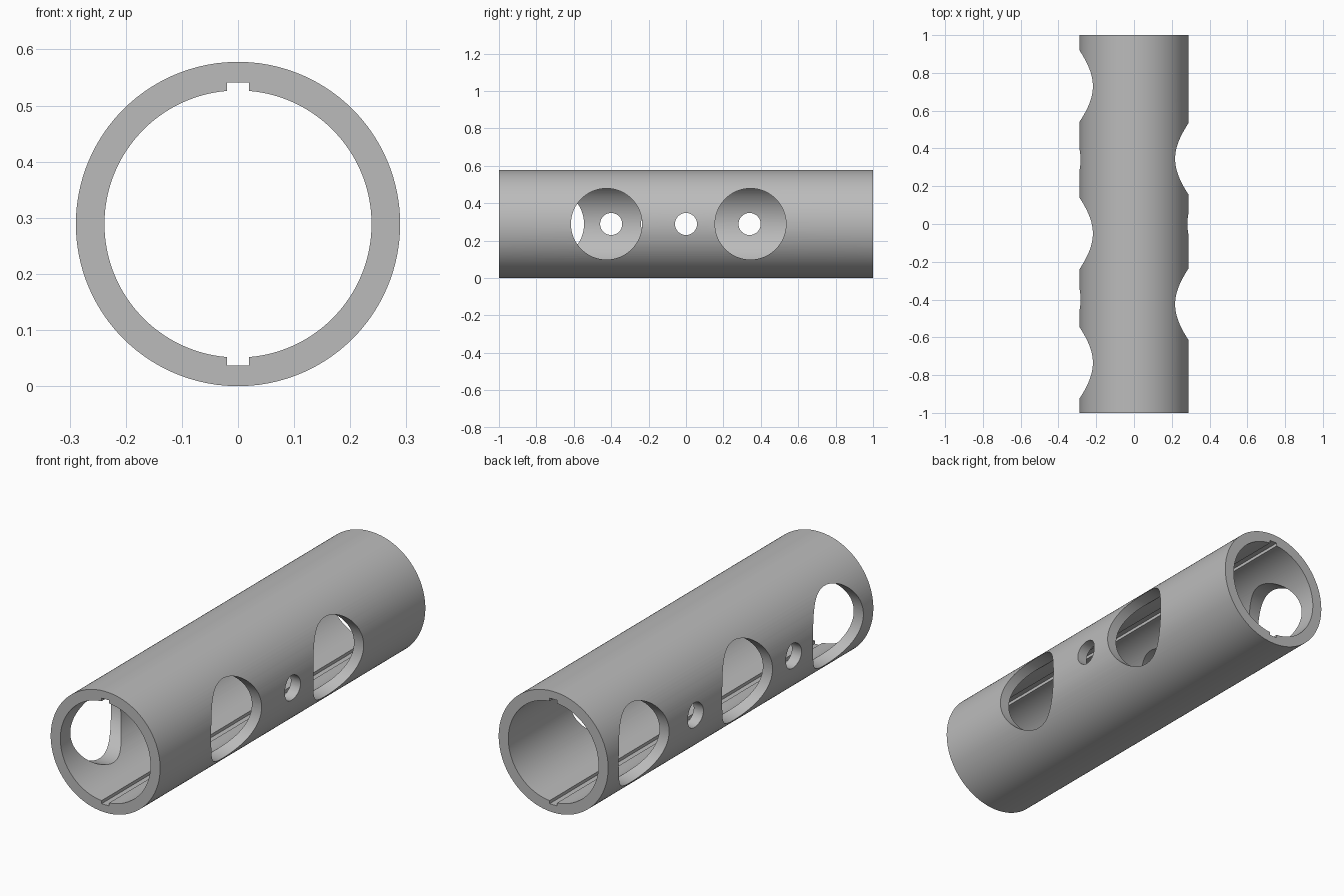
import bpy
import bmesh
from math import sin, cos, pi, asin, hypot
from mathutils import Matrix, Vector

OUTER, INNER, LENGTH = 0.289, 0.238, 2.0
KEY_HALF, KEY_TOP = 0.02, 0.252
BIG, SMALL = 0.19, 0.059
ARC_STEPS = 60

cube = bpy.data.objects.get("Cube")
if cube:
    bpy.data.objects.remove(cube, do_unlink=True)

grey = bpy.data.materials.new("grey_metal")
grey.use_nodes = True
colour = (0.5, 0.5, 0.5, 1)
grey.diffuse_color = colour
grey.node_tree.nodes["Principled BSDF"].inputs["Base Color"].default_value = colour


def make_object(name, bm):
    bmesh.ops.recalc_face_normals(bm, faces=bm.faces)
    mesh = bpy.data.meshes.new(name)
    bm.to_mesh(mesh)
    bm.free()
    mesh.materials.append(grey)
    obj = bpy.data.objects.new(name, mesh)
    bpy.context.collection.objects.link(obj)
    return obj


# Bore outline: a keyway slot and an arc, then the same turned half round
start = asin(KEY_HALF / INNER)
half = [(-KEY_HALF, KEY_TOP), (0, KEY_TOP), (KEY_HALF, KEY_TOP)]
for i in range(ARC_STEPS + 1):
    a = start + (pi - 2 * start) * i / ARC_STEPS
    half.append((INNER * sin(a), INNER * cos(a)))
bore = half + [(-x, -z) for x, z in half]
rim = [(x * OUTER / hypot(x, z), z * OUTER / hypot(x, z)) for x, z in bore]

# Tube wall with keyways along its whole length
bm = bmesh.new()
loops = [[bm.verts.new((x, y, z + OUTER)) for x, z in outline]
         for outline, y in ((bore, -LENGTH / 2), (rim, -LENGTH / 2),
                            (rim, LENGTH / 2), (bore, LENGTH / 2))]
count = len(bore)
for k in range(4):
    a, b = loops[k], loops[(k + 1) % 4]
    for i in range(count):
        j = (i + 1) % count
        bm.faces.new((a[i], a[j], b[j], b[i]))
tube = make_object("slotted_tube", bm)

# Cross holes, each through one side wall only: side, y, radius
holes = [(1, -0.425, BIG), (1, 0, SMALL), (1, 0.345, BIG),
         (-1, -0.735, BIG), (-1, -0.4, SMALL), (-1, -0.05, BIG),
         (-1, 0.34, SMALL), (-1, 0.73, BIG)]
bm = bmesh.new()
for side, y, radius in holes:
    place = Matrix.Translation(Vector((side * 0.22, y, OUTER))) @ Matrix.Rotation(pi / 2, 4, "Y")
    bmesh.ops.create_cone(bm, cap_ends=True, segments=96 if radius == BIG else 48,
                          radius1=radius, radius2=radius, depth=0.4, matrix=place)
cutter = make_object("hole_cutter", bm)
cutter.hide_render = True

# Cut the holes and shade the curved walls smooth
mod = tube.modifiers.new("holes", "BOOLEAN")
mod.operation = "DIFFERENCE"
mod.solver = "EXACT"
mod.object = cutter
bpy.ops.object.select_all(action="DESELECT")
tube.select_set(True)
bpy.context.view_layer.objects.active = tube
bpy.ops.object.modifier_apply(modifier=mod.name)
bpy.data.objects.remove(cutter, do_unlink=True)
bpy.ops.object.shade_smooth_by_angle(angle=pi / 6)
